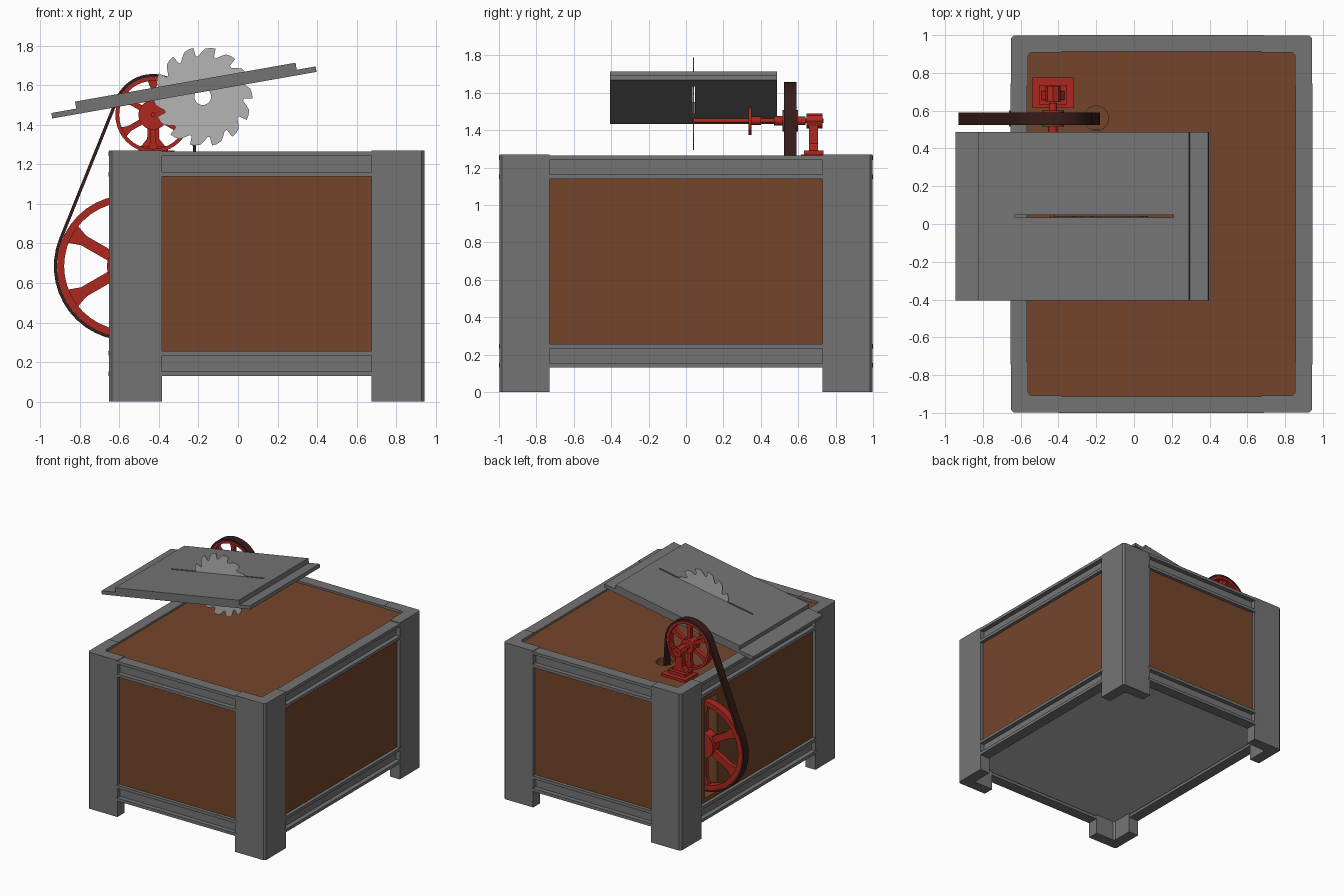
import bpy, bmesh, math
from math import sin, cos, radians, pi
from mathutils import Vector

if "Cube" in bpy.data.objects:
    bpy.data.objects.remove(bpy.data.objects["Cube"])


def material(name, rgb):
    m = bpy.data.materials.new(name)
    m.diffuse_color = (*rgb, 1)
    m.use_nodes = True
    m.node_tree.nodes["Principled BSDF"].inputs["Base Color"].default_value = m.diffuse_color
    return m


STEEL = material("grey steel", (0.175, 0.175, 0.175))
WOOD = material("brown wood", (0.178, 0.060, 0.024))
RED = material("red cast iron", (0.42, 0.021, 0.013))
BELT = material("dark leather", (0.039, 0.012, 0.011))
BLADE = material("light steel", (0.46, 0.46, 0.46))


def finish(name, bm, mat):
    bmesh.ops.recalc_face_normals(bm, faces=bm.faces)
    me = bpy.data.meshes.new(name)
    bm.to_mesh(me)
    bm.free()
    if mat:
        me.materials.append(mat)
    ob = bpy.data.objects.new(name, me)
    bpy.context.collection.objects.link(ob)
    return ob


def prism(name, pts, a, b, mat, axis="y"):
    """Extrude a polygon: (x,z) along y, or (x,y) along z."""
    bm = bmesh.new()
    place = (lambda p, t: (p[0], t, p[1])) if axis == "y" else (lambda p, t: (p[0], p[1], t))
    f = bm.faces.new([bm.verts.new(place(p, a)) for p in pts])
    r = bmesh.ops.extrude_face_region(bm, geom=[f])
    move = Vector((0, b - a, 0)) if axis == "y" else Vector((0, 0, b - a))
    bmesh.ops.translate(bm, vec=move, verts=[v for v in r["geom"] if isinstance(v, bmesh.types.BMVert)])
    return finish(name, bm, mat)


def box(name, x0, x1, y0, y1, z0, z1, mat):
    return prism(name, [(x0, y0), (x1, y0), (x1, y1), (x0, y1)], z0, z1, mat, "z")


def circle(c, r, n=32):
    return [(c[0] + r * cos(2 * pi * i / n), c[1] + r * sin(2 * pi * i / n)) for i in range(n)]


def ring(name, outer, inner, y0, y1, mat):
    """Closed band between two matching loops in the xz plane."""
    bm = bmesh.new()
    loops = [[bm.verts.new((x, y, z)) for x, z in l]
             for l, y in ((outer, y0), (outer, y1), (inner, y1), (inner, y0))]
    n = len(outer)
    for k in range(4):
        a, b = loops[k], loops[(k + 1) % 4]
        for i in range(n):
            j = (i + 1) % n
            bm.faces.new((a[i], a[j], b[j], b[i]))
    return finish(name, bm, mat)


def cut(ob, cutter):
    cutter.hide_render = True
    cutter.hide_viewport = True
    m = ob.modifiers.new("cut", "BOOLEAN")
    m.object = cutter
    m.operation = "DIFFERENCE"
    m.solver = "EXACT"
    bpy.context.view_layer.objects.active = ob
    bpy.ops.object.modifier_apply(modifier=m.name)
    bpy.data.objects.remove(cutter)


# Corner legs: angle-iron L sections with chamfered outer corner
X0, X1, Y1 = -0.652, 0.942, 0.998
W, T, C = 0.268, 0.09, 0.015
L = [(C, 0), (W, 0), (W, T), (T + C, T), (T, T + C), (T, W), (0, W), (0, C)]
for sx, ox, side in ((1, X0, "left"), (-1, X1, "right")):
    for sy, oy, end in ((1, -Y1, "front"), (-1, Y1, "back")):
        prism(f"{end}_{side}_leg", [(ox + sx * u, oy + sy * v) for u, v in L], 0, 1.27, STEEL, "z")

# I-beam rails between the legs, flanges just proud of them
for z0, level in ((0.13, "bottom"), (1.138, "top")):
    for part, d0, d1, a, b in (("lower_flange", -.002, .086, 0, .024), ("web", .035, .055, .024, .103),
                               ("upper_flange", -.002, .086, .103, .127)):
        for s, end in ((-1, "front"), (1, "back")):
            ys = sorted((s * (Y1 - d0), s * (Y1 - d1)))
            box(f"{level}_{end}_rail_{part}", X0 + W - .015, X1 - W + .015, *ys, z0 + a, z0 + b, STEEL)
        for e, s, side in ((X0, 1, "left"), (X1, -1, "right")):
            xs = sorted((e + s * d0, e + s * d1))
            box(f"{level}_{side}_rail_{part}", *xs, -Y1 + W - .015, Y1 - W + .015, z0 + a, z0 + b, STEEL)

# Wooden body and top board with pulley slot and belt hole
I, J = .025, .06
body = box("wooden_body", X0 + I, X1 - I, -Y1 + I, Y1 - I, .245, 1.145, WOOD)
cut(body, box("slot_cutter", -0.8, -0.12, .5, .65, .29, 1.08, None))
top = box("top_board", X0 + J, X1 - J, -Y1 + J, Y1 - J, 1.145, 1.25, WOOD)
for ob in (body, top):
    cut(ob, prism("hole_cutter", circle((-0.2, 0.56), .065, 24), 1.0, 1.4, None, "z"))
box("floor_plate", X0 + .055, X1 - .055, -.94, .94, .165, .245, BLADE)

# Tilted saw table: stepped plate with a blade slot
A = radians(10)
prof = [(0, 0), (1.357, 0), (1.357, .028), (1.26, .028), (1.26, .064), (.128, .064), (.128, .028), (0, .028)]
table = prism("saw_table", [(-.939 + s * cos(A) - n * sin(A), 1.432 + s * sin(A) + n * cos(A)) for s, n in prof],
              -.405, .487, STEEL)
cut(table, box("table_slot_cutter", -.63, .21, .035, .047, 1.2, 2, None))

# Circular saw blade with hooked teeth
bc, teeth = (-.178, 1.542), 14
outer, inner = [], []
for i in range(teeth):
    for f, r in ((0, .207), (.12, .205), (.3, .222), (.5, .243), (.75, .25), (.97, .251)):
        a = radians(100) - (i + f) * 2 * pi / teeth
        outer.append((bc[0] + r * cos(a), bc[1] + r * sin(a)))
        inner.append((bc[0] + .042 * cos(a), bc[1] + .042 * sin(a)))
ring("saw_blade", outer, inner, .0375, .0435, BLADE)

# Spoked pulleys
BY0, BY1 = .525, .59
small, rs = (-.429, 1.45), .191
big, rb = (-.555, .685), .36


def pulley(name, c, r):
    ring(name + "_rim", circle(c, r, 40), circle(c, r * .9, 40), BY0 + .002, BY1 - .002, RED)
    prism(name + "_hub", circle(c, r * .3, 24), BY0 - .01, BY1 + .01, RED)
    for k in range(6):
        a = radians(30 + 60 * k)
        shape = [(.2, -.075), (.72, -.075), (.93, -.15), (.93, .15), (.72, .075), (.2, .075)]
        pts = [(c[0] + r * (u * cos(a) - v * sin(a)), c[1] + r * (u * sin(a) + v * cos(a))) for u, v in shape]
        prism(f"{name}_spoke_{k + 1}", pts, .542, .575, RED)


pulley("small_pulley", small, rs)
pulley("large_pulley", big, rb)

# Drive belt: tangent loop around both pulleys
dx, dz = small[0] - big[0], small[1] - big[1]
lean = math.atan2(dx, dz)
spread = math.asin((rb - rs) / math.hypot(dx, dz))
right, left = spread - lean, pi - spread - lean


def belt_loop(t):
    pts = []
    for c, r, a0, a1 in ((small, rs, right, left), (big, rb, left, right + 2 * pi)):
        for i in range(25):
            a = a0 + (a1 - a0) * i / 24
            pts.append((c[0] + (r + t) * cos(a), c[1] + (r + t) * sin(a)))
    return pts


ring("drive_belt", belt_loop(.016), belt_loop(0), BY0, BY1, BELT)

# Shaft with collar flange and sleeves
for name, r, a, b in (("shaft", .012, .035, .735), ("collar_flange", .075, .335, .35),
                      ("collar_sleeve", .022, .35, .40), ("pulley_sleeve", .025, .47, .53),
                      ("bearing_sleeve", .022, .59, .64), ("large_axle", .03, .5, .65)):
    prism(name, circle(big if name == "large_axle" else small, r, 20), a, b, RED)

# Bearing pedestal
sx = small[0]
prism("bearing", circle(small, .04, 8), .645, .73, RED)
box("pedestal_base", sx - .108, sx + .108, .615, .775, 1.25, 1.269, RED)
box("pedestal_step", sx - .075, sx + .075, .632, .735, 1.269, 1.292, RED)
prism("pedestal_column", [(sx - .06, 1.292), (sx + .06, 1.292), (sx + .03, 1.33), (sx + .027, 1.44),
                          (sx - .027, 1.44), (sx - .03, 1.33)], .657, .705, RED)

# Smooth only the gently curved sides
for ob in bpy.data.objects:
    ob.select_set(True)
bpy.context.view_layer.objects.active = body
bpy.ops.object.shade_smooth_by_angle(angle=radians(25))
